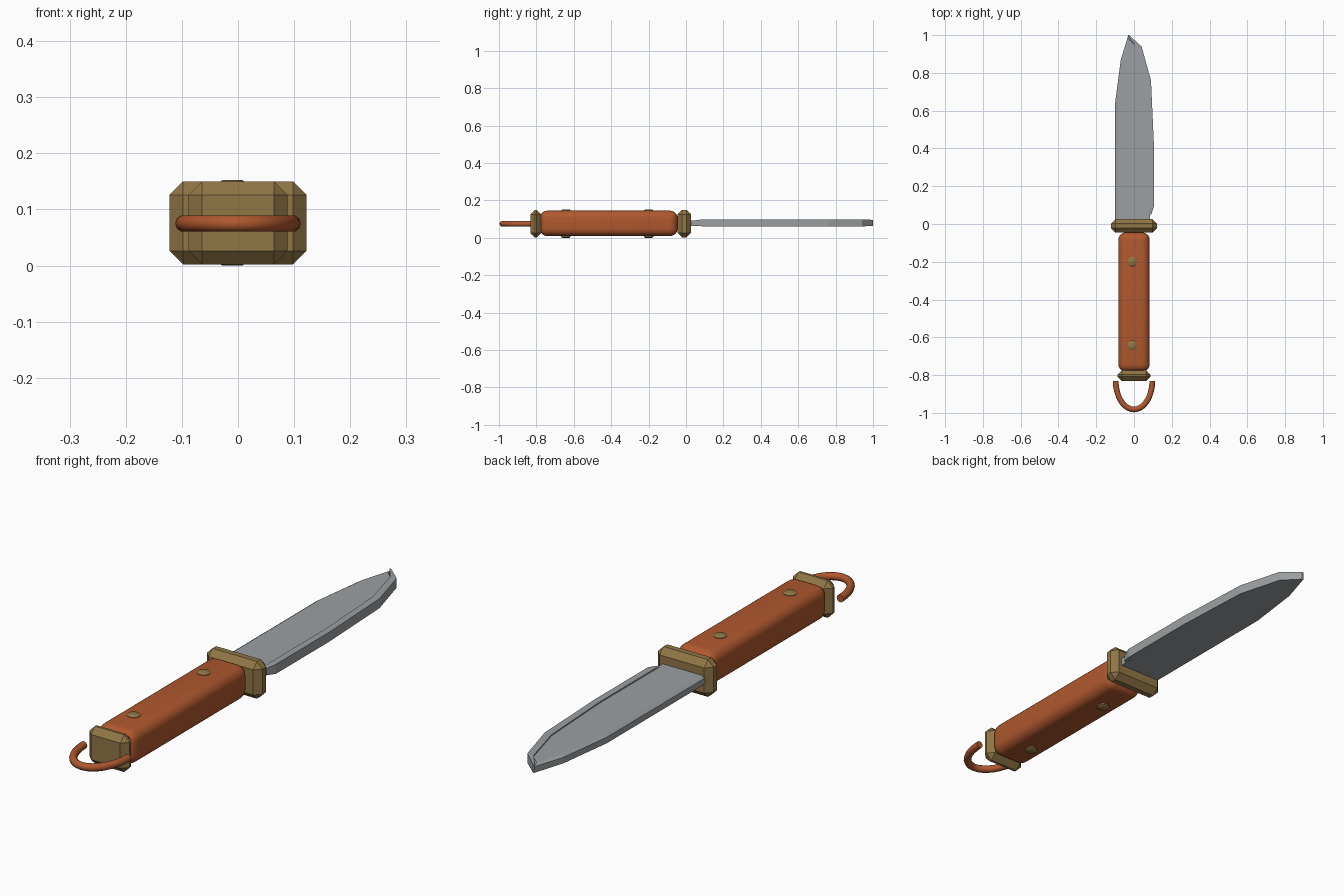
import bpy, bmesh, math

if "Cube" in bpy.data.objects:
    bpy.data.objects.remove(bpy.data.objects["Cube"])


def material(name, rgb):
    m = bpy.data.materials.new(name)
    m.diffuse_color = (*rgb, 1)
    m.use_nodes = True
    m.node_tree.nodes["Principled BSDF"].inputs["Base Color"].default_value = m.diffuse_color
    return m


STEEL = material("steel_grey", (0.33, 0.35, 0.36))
BRASS = material("dull_brass", (0.28, 0.18, 0.06))
LEATHER = material("orange_brown", (0.43, 0.098, 0.027))


def finish(bm, name, mat, smooth=False):
    bmesh.ops.recalc_face_normals(bm, faces=bm.faces)
    me = bpy.data.meshes.new(name)
    bm.to_mesh(me)
    bm.free()
    me.materials.append(mat)
    ob = bpy.data.objects.new(name, me)
    bpy.context.collection.objects.link(ob)
    if smooth:
        bpy.context.view_layer.objects.active = ob
        ob.select_set(True)
        bpy.ops.object.shade_smooth_by_angle(angle=math.radians(40))
        ob.select_set(False)
    return ob


def bevel_box(name, lo, hi, width, segments, mat, smooth=False):
    bm = bmesh.new()
    bmesh.ops.create_cube(bm, size=1)
    for v in bm.verts:
        v.co = [(a + b) / 2 + c * (b - a) for a, b, c in zip(lo, hi, v.co)]
    bmesh.ops.bevel(bm, geom=bm.edges[:], offset=width, segments=segments,
                    profile=0.5, affect='EDGES')
    return finish(bm, name, mat, smooth)


def loft(name, rings, mat, smooth=False, closed=True):
    """Skin a list of equal-length closed rings and cap both ends."""
    bm = bmesh.new()
    vs = [[bm.verts.new(p) for p in r] for r in rings]
    n = len(vs[0])
    for a, b in zip(vs, vs[1:]):
        for i in range(n):
            j = (i + 1) % n
            bm.faces.new((a[i], a[j], b[j], b[i]))
    bm.faces.new(vs[0])
    bm.faces.new(vs[-1])
    return finish(bm, name, mat, smooth)


# Blade: flat plate with a chamfered left edge
left = [(-0.1, 0.01), (-0.1, 0.64), (-0.07, 0.87), (-0.03, 1.0)]
right = [(0.02, 0.935), (0.066, 0.76), (0.085, 0.43), (0.085, 0.01)]
inset = [(-0.088, 0.01), (-0.088, 0.64), (-0.058, 0.865), (-0.025, 0.975)]
loft("blade_plate", [[(x, y, z) for x, y in pts + right] for pts, z in
                     ((left, 0.062), (left, 0.086), (inset, 0.094))], STEEL)

# Raised band along the right edge of the blade: inner x, outer x, y, half height
band = [(0.078, 0.091, 0.05, 0.014), (0.078, 0.105, 0.09, 0.019),
        (0.078, 0.105, 0.43, 0.019), (0.06, 0.09, 0.76, 0.019),
        (0.012, 0.04, 0.94, 0.019), (-0.034, -0.026, 1.0, 0.016)]
loft("blade_edge", [[(a, y, 0.08 - h), (b, y, 0.08 - h), (b, y, 0.08 + h), (a, y, 0.08 + h)]
                    for a, b, y, h in band], STEEL)

# Guard and pommel
bevel_box("guard", (-0.122, -0.045, 0.002), (0.122, 0.026, 0.15), 0.024, 1, BRASS)
bevel_box("pommel", (-0.088, -0.832, 0.002), (0.088, -0.774, 0.15), 0.024, 1, BRASS)

# Rounded grip, reaching both brass fittings
bevel_box("grip", (-0.083, -0.782, 0.01), (0.083, -0.045, 0.145), 0.04, 6, LEATHER, True)

# Rivets through the grip
for k, y in enumerate((-0.2, -0.642)):
    rings = []
    for z, r in ((0, 0.018), (0.005, 0.025), (0.147, 0.025), (0.152, 0.018)):
        rings.append([(-0.01 + r * math.cos(t * math.pi / 8),
                       y + r * math.sin(t * math.pi / 8), z) for t in range(16)])
    loft(f"rivet_{k + 1}", rings, BRASS, True)

# Half-loop lanyard behind the pommel
rings = []
for i in range(17):
    a = math.pi * i / 16
    cx, cy = 0.097 * math.cos(a), -0.83 - 0.152 * math.sin(a)
    nx, ny = 0.152 * math.cos(a), -0.097 * math.sin(a)
    l = math.hypot(nx, ny)
    rings.append([(cx + nx / l * 0.015 * math.cos(t), cy + ny / l * 0.015 * math.cos(t),
                   0.075 + 0.015 * math.sin(t))
                  for t in (k * math.pi / 5 for k in range(10))])
loft("lanyard_loop", rings, LEATHER, True)
